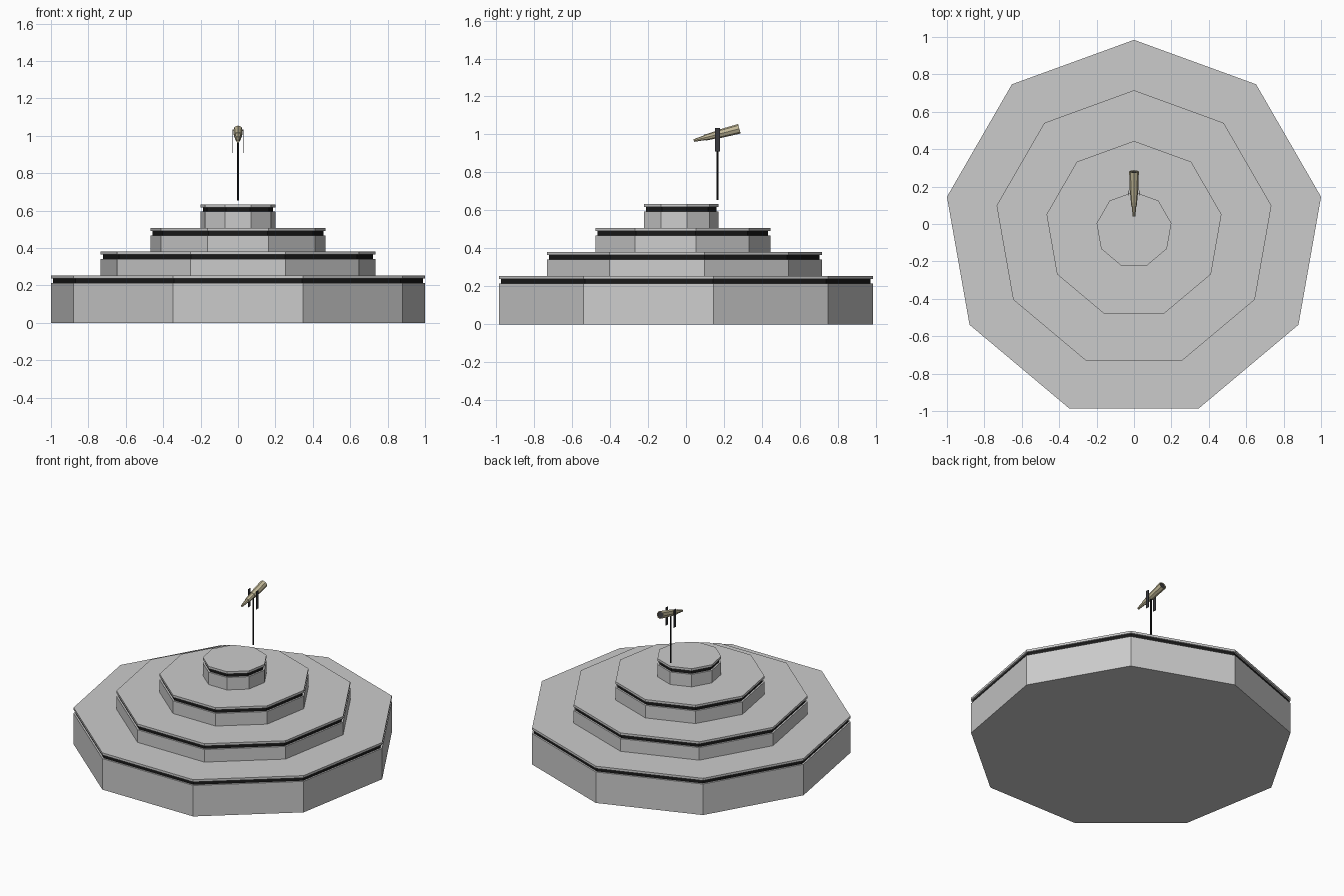
import bpy, bmesh, math

if "Cube" in bpy.data.objects:
    bpy.data.objects.remove(bpy.data.objects["Cube"])

def material(name, rgb):
    m = bpy.data.materials.new(name)
    m.diffuse_color = (*rgb, 1)
    m.use_nodes = True
    m.node_tree.nodes["Principled BSDF"].inputs["Base Color"].default_value = m.diffuse_color
    return m

black = material("black", (0.01, 0.01, 0.01))
dark = material("dark_metal", (0.04, 0.04, 0.045))
brass = material("pale_brass", (0.55, 0.49, 0.32))

def finish(name, bm, mat):
    bmesh.ops.recalc_face_normals(bm, faces=bm.faces)
    me = bpy.data.meshes.new(name)
    bm.to_mesh(me)
    bm.free()
    if mat:
        me.materials.append(mat)
    ob = bpy.data.objects.new(name, me)
    bpy.context.collection.objects.link(ob)
    return ob

def turned(name, profile, sides, loc, mat=None, tilt=0):
    """Faceted solid from (height, radius) rings, one corner facing +y."""
    bm = bmesh.new()
    rings = []
    for z, r in profile:
        angs = [math.pi / 2 + 2 * math.pi * i / sides for i in range(sides)]
        rings.append([bm.verts.new((r * math.cos(a), r * math.sin(a), z)) for a in angs])
    for a, b in zip(rings, rings[1:]):
        for i in range(sides):
            j = (i + 1) % sides
            bm.faces.new((a[i], a[j], b[j], b[i]))
    bm.faces.new(rings[0])
    bm.faces.new(rings[-1])
    ob = finish(name, bm, mat)
    ob.location = loc
    ob.rotation_euler.x = tilt
    return ob

def box(name, size, loc, mat):
    bm = bmesh.new()
    bmesh.ops.create_cube(bm, size=1)
    bmesh.ops.scale(bm, vec=size, verts=bm.verts)
    ob = finish(name, bm, mat)
    ob.location = loc
    return ob

# Stepped nine-sided tiers: body, recessed dark band, thin cap
CY = -0.031
bottom = 0.0
for n, (r, top) in enumerate([(1.0154, 0.254), (0.746, 0.381), (0.475, 0.508), (0.203, 0.634)], 1):
    cap, band = top - 0.016, top - 0.040
    turned(f"tier_{n}_body", [(bottom, r), (band, r)], 9, (0, CY, 0))
    turned(f"tier_{n}_band", [(band, r - 0.012), (cap, r - 0.012)], 9, (0, CY, 0), black)
    turned(f"tier_{n}_cap", [(cap, r), (top, r)], 9, (0, CY, 0))
    bottom = top

# Telescope post and the two side plates
turned("post", [(0.655, 0.006), (0.985, 0.006)], 8, (0, 0.166, 0), black)
for side, x in (("left", -0.03), ("right", 0.03)):
    box(f"{side}_bracket", (0.003, 0.025, 0.124), (x, 0.166, 0.971), dark)

# Telescope: stepped tube with hollow front rim, dark lens inside
eye, tilt = (0, 0.041, 0.968), math.radians(-75.5)
turned("telescope_tube",
       [(0, 0.007), (0.06, 0.013), (0.06, 0.016), (0.12, 0.019), (0.12, 0.022),
        (0.248, 0.026), (0.248, 0.022), (0.238, 0.022)], 8, eye, brass, tilt)
turned("telescope_lens", [(0.238, 0.0215), (0.242, 0.0215)], 8, eye, dark, tilt)
